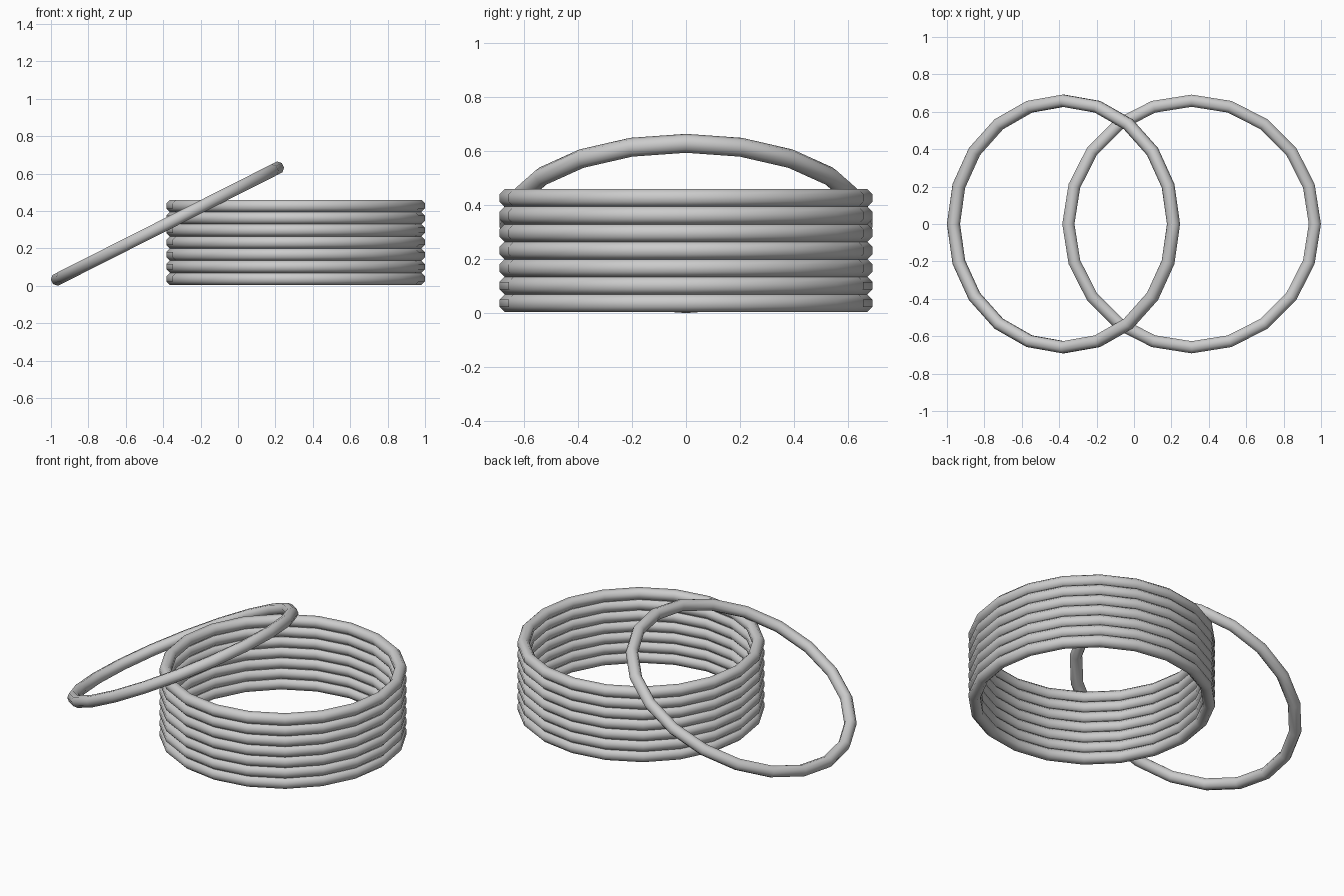
import bpy
from math import cos, sin, tau, radians

if "Cube" in bpy.data.objects:
    bpy.data.objects.remove(bpy.data.objects["Cube"])

MAJOR, HALF = 0.659, 0.0325      # ring radius, half thickness of the wire
SEGS, SIDES = 20, 8
WIRE = HALF / cos(tau / 16)      # octagon corner radius, flat sides outward


def ring(name, location, tilt=0.0):
    verts, faces = [], []
    for i in range(SEGS):
        a = tau * i / SEGS
        for j in range(SIDES):
            b = tau * (j + 0.5) / SIDES
            r = MAJOR + WIRE * cos(b)
            verts.append((r * cos(a), r * sin(a), WIRE * sin(b)))
            i2, j2 = (i + 1) % SEGS, (j + 1) % SIDES
            faces.append((i * SIDES + j, i2 * SIDES + j,
                          i2 * SIDES + j2, i * SIDES + j2))
    mesh = bpy.data.meshes.new(name)
    mesh.from_pydata(verts, [], faces)
    mesh.polygons.foreach_set("use_smooth", [True] * len(faces))
    obj = bpy.data.objects.new(name, mesh)
    obj.location = location
    obj.rotation_euler = (0, tilt, 0)
    bpy.context.collection.objects.link(obj)
    return obj


# Stack of seven touching rings
for k in range(7):
    ring(f"stacked_ring_{k + 1}", (0.308, 0, 0.004 + HALF * (2 * k + 1)))

# Loose ring leaning on the stack
ring("leaning_ring", (-0.377, 0, 0.332), -radians(26.8))
